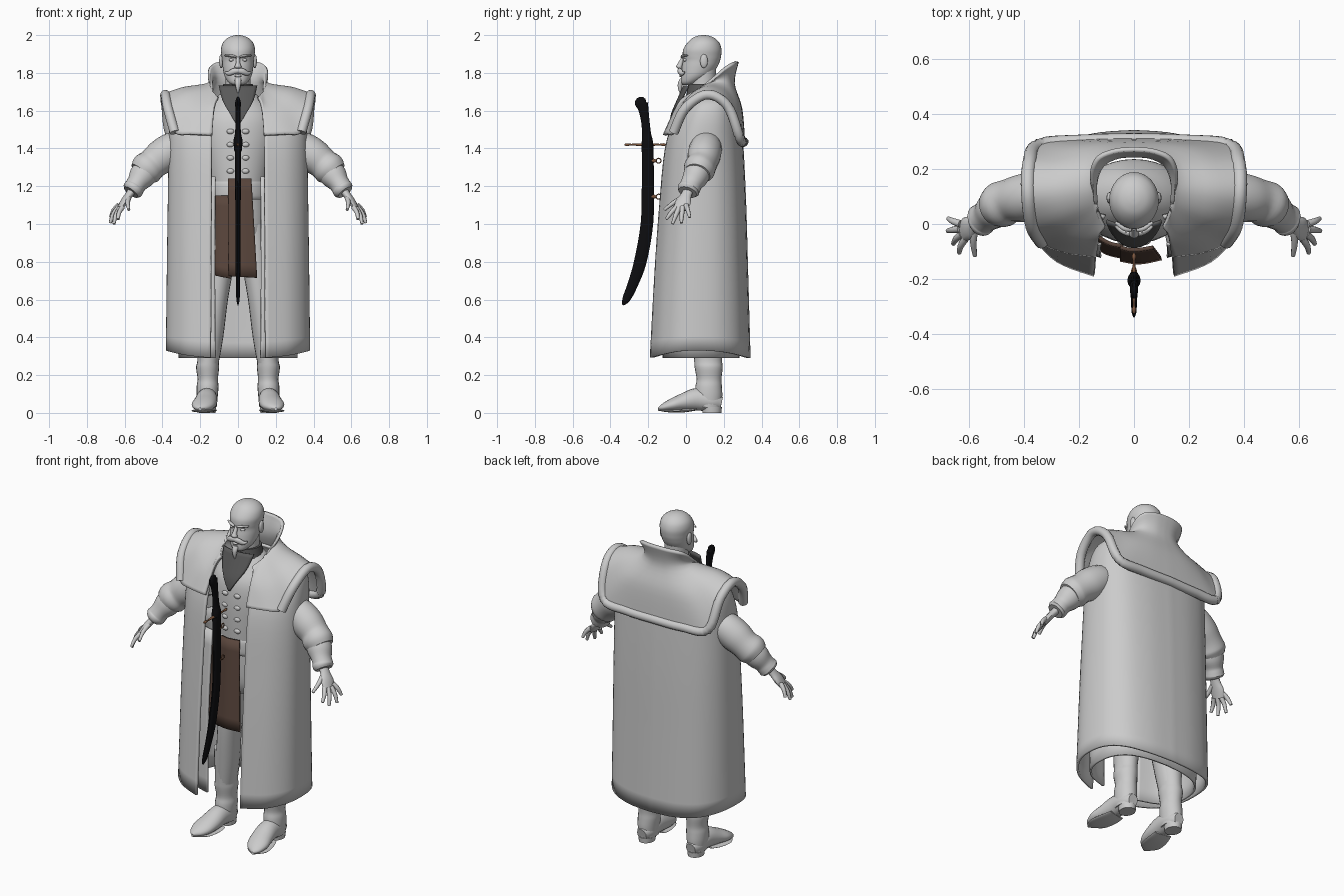
import bpy, bmesh
from math import cos, sin, pi
from mathutils import Vector


def spline(pts, n=5):
    """Catmull-Rom sampling of points of any dimension."""
    out = []
    for i in range(len(pts) - 1):
        a, b, c, d = pts[max(i - 1, 0)], pts[i], pts[i + 1], pts[min(i + 2, len(pts) - 1)]
        for k in range(n):
            t = k / n
            out.append(tuple(.5 * (2*q + (r - p)*t + (2*p - 5*q + 4*r - s)*t*t + (3*q - p - 3*r + s)*t**3)
                             for p, q, r, s in zip(a, b, c, d)))
    return out + [tuple(pts[-1])]


def material(name, rgb):
    m = bpy.data.materials.new(name)
    m.diffuse_color = (*rgb, 1)
    return m


BLACK = material("black", (.004, .004, .005))
BROWN = material("brown", (.10, .06, .045))
COPPER = material("copper", (.22, .10, .05))
DARK = material("dark_shirt", (.10, .10, .10))


def grid(name, rows, closed=False, mirror=False, thick=0, mat=None):
    """Skin rows of points; closed rows are capped, open ones can be thickened."""
    bm = bmesh.new()
    vs = [[bm.verts.new(p) for p in row] for row in rows]
    n = len(rows[0])
    for a, b in zip(vs, vs[1:]):
        for j in range(n if closed else n - 1):
            k = (j + 1) % n
            bm.faces.new((a[j], a[k], b[k], b[j]))
    if closed:
        bm.faces.new(vs[0])
        bm.faces.new(vs[-1])
    bmesh.ops.recalc_face_normals(bm, faces=bm.faces)
    me = bpy.data.meshes.new(name)
    bm.to_mesh(me)
    bm.free()
    me.shade_smooth()
    me.set_sharp_from_angle(angle=.8)
    ob = bpy.data.objects.new(name, me)
    bpy.context.collection.objects.link(ob)
    if mat:
        me.materials.append(mat)
    if mirror:
        ob.modifiers.new("mirror", 'MIRROR').merge_threshold = .002
    if thick:
        s = ob.modifiers.new("thickness", 'SOLIDIFY')
        s.thickness, s.offset = thick, 0
    return ob


def tube(name, pts, ref=None, sides=20, n=4, **kw):
    """Loft of ellipses (x, y, z, ra, rb); horizontal rings if ref is None."""
    pts = spline(pts, n)
    rows = []
    for i, p in enumerate(pts):
        c, a, b = Vector(p[:3]), Vector((1, 0, 0)), Vector((0, 1, 0))
        if ref:
            t = (Vector(pts[min(i + 1, len(pts) - 1)][:3]) - Vector(pts[max(i - 1, 0)][:3])).normalized()
            a = Vector(ref)
            a = (a - t * a.dot(t)).normalized()
            b = t.cross(a)
        rows.append([c + a * p[3] * cos(2*pi*k/sides) + b * p[4] * sin(2*pi*k/sides) for k in range(sides)])
    return grid(name, rows, True, **kw)


def ball(name, loc, r, **kw):
    x, y, z = loc
    rings = [(x, y, z - r[2] * cos(pi * k / 8), r[0] * max(sin(pi * k / 8), .02),
              r[1] * max(sin(pi * k / 8), .02)) for k in range(9)]
    return tube(name, rings, sides=14, n=1, **kw)


# Long coat and its shorter inner lining: half outline from back centre to front opening
OUTLINE = spline([(0, 1), (.4, .975), (.74, .885), (.94, .71), (1, .48), (.95, .27), (.74, .1), (.385, 0)], 5)


def coat(name, levels, scale, thick):
    rows = []
    for z, w, yf, yb in spline(levels, 4):
        lift = .04 * max(0, 1 - (z - .29) / .3)
        rows.append([(u * w * scale, .08 + (yf + (yb - yf) * v - .08) * scale, z + lift * u**3 * (scale > .95))
                     for u, v in OUTLINE])
    grid(name, rows, mirror=True, thick=thick)


coat("coat", [(.29, .375, -.185, .335), (.75, .37, -.16, .322), (1.1, .365, -.135, .312),
              (1.4, .36, -.105, .298), (1.55, .355, -.055, .285), (1.63, .33, -.01, .27),
              (1.67, .27, .03, .25)], 1, .014)
coat("coat_lining", [(.29, .36, -.15, .31), (.75, .37, -.14, .31), (1.25, .36, -.1, .3)], .86, .012)

# Shoulder cape with standing collar: rows run from front opening to back centre
HEM = [(.137, -.115, 1.47), (.25, -.10, 1.475), (.335, -.065, 1.485), (.37, -.005, 1.61), (.385, .11, 1.685),
       (.38, .22, 1.625), (.345, .285, 1.455), (.18, .30, 1.435), (0, .305, 1.435)]
CAPE = [
    [(.105, -.01, 1.665), (.125, .03, 1.69), (.14, .075, 1.715), (.15, .12, 1.75), (.155, .16, 1.785),
     (.15, .205, 1.825), (.125, .245, 1.85), (.065, .267, 1.858), (0, .272, 1.86)],
    [(.122, -.035, 1.64), (.135, .0, 1.66), (.145, .04, 1.69), (.15, .085, 1.72), (.15, .13, 1.74),
     (.14, .18, 1.75), (.115, .22, 1.75), (.06, .245, 1.745), (0, .25, 1.745)],
    [(.13, -.07, 1.57), (.19, -.06, 1.58), (.245, -.03, 1.61), (.275, .035, 1.685), (.285, .12, 1.718),
     (.275, .20, 1.69), (.24, .26, 1.62), (.13, .285, 1.61), (0, .29, 1.61)],
    HEM]
cols = list(zip(*[spline(r, 4) for r in CAPE]))
grid("shoulder_cape", [spline(c, 5) for c in cols], mirror=True, thick=.016)
tube("cape_rim", [(*p, .026, .026) for p in HEM[2:]], ref=(.6, -.6, .5), sides=12, n=6, mirror=True)

# Torso, belt and shirt front
tube("vest", [(0, .07, 1.22, .155, .135), (0, .075, 1.32, .175, .145), (0, .08, 1.45, .2, .15),
              (0, .09, 1.56, .2, .145), (0, .10, 1.64, .15, .11), (0, .10, 1.70, .08, .08)], sides=32)
tube("belt", [(0, .07, 1.13, .155, .13), (0, .07, 1.15, .16, .14), (0, .07, 1.21, .16, .14),
              (0, .07, 1.235, .15, .13)], sides=32)
tube("hips", [(0, .08, .88, .1, .09), (0, .08, .96, .15, .12), (0, .075, 1.14, .15, .125)], sides=28)
grid("shirt_front", [[(s * w / 6, y + 2.2 * (s * w / 6) ** 2, z) for s in range(-6, 7)]
                     for z, w, y in spline([(1.52, .004, -.082), (1.58, .04, -.074),
                                            (1.65, .08, -.045), (1.73, .1, -.01)], 3)],
     thick=.012, mat=DARK)
tube("shirt_collar", [(0, .09, 1.62, .115, .11), (0, .09, 1.68, .09, .09), (0, .09, 1.74, .078, .078)],
     sides=24, mat=DARK)
for i in range(4):
    ball(f"vest_button_{i}", (.04, -.064, 1.28 + i * .07), (.02, .012, .014), mirror=True)


# Two hanging apron panels
def panel(name, top, bottom, ztop, zbot):
    rows = []
    for k in range(9):
        t = k / 8
        rows.append([(a[0] + (b[0] - a[0]) * t, a[1] + (b[1] - a[1]) * t,
                      ztop + (zbot[0] + (zbot[1] - zbot[0]) * j / 10 - ztop) * t)
                     for j, (a, b) in enumerate(zip(spline(top), spline(bottom)))])
    grid(name, rows, thick=.014, mat=BROWN)


panel("apron_panel_wide", [(-.05, -.085), (0, -.095), (.07, -.085)],
      [(-.05, -.13), (.02, -.14), (.10, -.125)], 1.24, (.725, .715))
panel("apron_panel_narrow", [(-.14, -.04), (-.09, -.07), (-.04, -.08)],
      [(-.15, -.07), (-.10, -.105), (-.04, -.12)], 1.15, (.735, .71))

# Legs and boots
tube("leg", [(.08, .085, 1.0, .075, .1), (.095, .085, .8, .075, .09), (.115, .085, .6, .062, .078),
             (.14, .105, .4, .062, .075), (.155, .115, .25, .05, .065)], mirror=True)
tube("boot_shaft", [(.148, .11, .47, .07, .08), (.152, .115, .38, .066, .078), (.158, .117, .28, .057, .074),
                    (.161, .12, .24, .061, .074), (.16, .122, .18, .054, .066), (.161, .12, .14, .058, .07),
                    (.163, .12, .09, .056, .072), (.163, .12, .03, .05, .065)], mirror=True)
tube("boot_foot", [(.163, .188, .05, .03, .035), (.163, .14, .06, .052, .052), (.165, .06, .072, .056, .06),
                   (.173, -.02, .055, .062, .046), (.187, -.08, .04, .06, .033),
                   (.198, -.125, .028, .036, .018), (.20, -.147, .022, .006, .006)],
     ref=(1, 0, 0), mirror=True)
tube("boot_sole", [(.165, .05, .018, .052, .006), (.175, -.01, .012, .062, .009),
                   (.19, -.09, .012, .057, .009), (.20, -.148, .018, .008, .006)], ref=(1, 0, 0), mirror=True)
tube("boot_heel", [(.163, .137, 0, .043, .05), (.163, .137, .03, .047, .053)], n=1, mirror=True)

# Sleeves with folded cuffs
tube("upper_sleeve", [(.26, .11, 1.43, .07, .07), (.34, .105, 1.40, .085, .088), (.40, .095, 1.36, .088, .092),
                      (.45, .085, 1.32, .08, .083), (.485, .07, 1.29, .084, .088),
                      (.51, .06, 1.265, .07, .073)], ref=(0, 1, 0), mirror=True)
tube("lower_sleeve", [(.48, .07, 1.29, .07, .07), (.51, .05, 1.25, .068, .07), (.535, .03, 1.215, .058, .055),
                      (.55, .02, 1.192, .058, .055), (.558, .013, 1.18, .06, .056),
                      (.567, .008, 1.168, .05, .045)], ref=(0, 1, 0), mirror=True)

# Hands with spread fingers
tube("palm", [(.555, .015, 1.185, .028, .022), (.58, .0, 1.15, .03, .02), (.605, -.015, 1.115, .042, .018),
              (.625, -.03, 1.08, .036, .013)], ref=(.2, 1, 0), sides=14, mirror=True)
FINGERS = [((.63, .0, 1.10), (.675, .02, 1.035)), ((.632, -.018, 1.09), (.677, -.025, 1.005)),
           ((.625, -.036, 1.085), (.657, -.072, 1.0)), ((.612, -.052, 1.088), (.635, -.105, 1.025)),
           ((.578, -.02, 1.14), (.578, -.115, 1.075))]
for i, (a, b) in enumerate(FINGERS):
    mid = [(p + q) / 2 + d for p, q, d in zip(a, b, (.006, 0, .004))]
    tube(f"finger_{i}", [(*a, .014, .014), (*mid, .012, .012), (*b, .008, .008)],
         ref=(.9, .1, .3), sides=8, n=3, mirror=True)

# Head: rings given as height, half width, front y, back y
HEAD = [(1.735, .025, -.015, .03), (1.75, .05, -.026, .07), (1.785, .072, -.026, .13), (1.83, .081, -.022, .165),
        (1.865, .084, -.016, .18), (1.89, .087, -.018, .186), (1.925, .09, -.014, .188), (1.96, .08, .008, .176),
        (1.985, .055, .035, .15), (1.997, .025, .065, .12), (2.0, .004, .088, .096)]
tube("head", [(0, (f + b) / 2, z, w, (b - f) / 2) for z, w, f, b in HEAD], sides=32)
tube("neck", [(0, .095, 1.62, .075, .075), (0, .09, 1.72, .066, .068), (0, .09, 1.82, .065, .07)])
tube("nose", [(0, -.014, 1.885, .009, .008), (0, -.03, 1.85, .012, .014), (0, -.036, 1.832, .018, .016),
              (0, -.026, 1.818, .01, .008)], sides=12)
tube("moustache", [(0, -.034, 1.812, .014, .012), (.025, -.032, 1.808, .016, .012), (.05, -.02, 1.797, .012, .01),
                   (.068, -.008, 1.805, .004, .004)], ref=(0, 0, 1), sides=10, mirror=True)
tube("brow", [(.01, -.02, 1.883, .006, .009), (.035, -.016, 1.89, .008, .009), (.068, .006, 1.892, .004, .005)],
     ref=(0, 0, 1), sides=8, mirror=True)
ball("eye", (.035, -.004, 1.868), (.014, .012, .008), mirror=True)
ball("lower_lip", (0, -.026, 1.784), (.02, .01, .007))
ball("ear", (.089, .095, 1.862), (.011, .021, .037), mirror=True)
tube("goatee", [(0, -.02, 1.77, .018, .012), (0, -.03, 1.745, .016, .013), (0, -.032, 1.715, .01, .01),
                (0, -.03, 1.69, .002, .002)], sides=12)

# Curved sword in its scabbard, with crossguard and hanging rings
tube("scabbard", [(0, -.205, 1.42, .022, .034), (0, -.203, 1.38, .017, .032), (0, -.202, 1.2, .015, .033),
                  (0, -.207, 1.0, .014, .034), (0, -.242, .8, .013, .034), (0, -.282, .68, .011, .028),
                  (0, -.315, .605, .009, .022), (0, -.335, .572, .003, .006)],
     ref=(1, 0, 0), sides=14, mat=BLACK)
tube("sword_grip", [(0, -.222, 1.668, .006, .01), (0, -.235, 1.645, .015, .036), (0, -.226, 1.61, .014, .028),
                    (0, -.216, 1.55, .013, .023), (0, -.209, 1.48, .016, .024), (0, -.205, 1.44, .024, .03),
                    (0, -.205, 1.39, .02, .032)], ref=(1, 0, 0), sides=14, mat=BLACK)
tube("crossguard", [(0, -.325, 1.42, .004, .004), (0, -.31, 1.42, .008, .008), (0, -.29, 1.42, .004, .005),
                    (0, -.215, 1.42, .01, .008), (0, -.14, 1.42, .004, .005), (0, -.12, 1.42, .008, .008),
                    (0, -.105, 1.42, .004, .004)], ref=(1, 0, 0), sides=10, mat=COPPER)
for i, z in enumerate((1.335, 1.145)):
    bpy.ops.mesh.primitive_torus_add(major_radius=.013, minor_radius=.003, major_segments=16, minor_segments=8,
                                     location=(0, -.145, z), rotation=(0, pi / 2, 0))
    ring = bpy.context.object
    ring.name = f"scabbard_ring_{i}"
    ring.data.materials.append(COPPER)
    ring.data.shade_smooth()
    ball(f"scabbard_band_{i}", (0, -.18, z), (.012, .026, .012), mat=COPPER)
